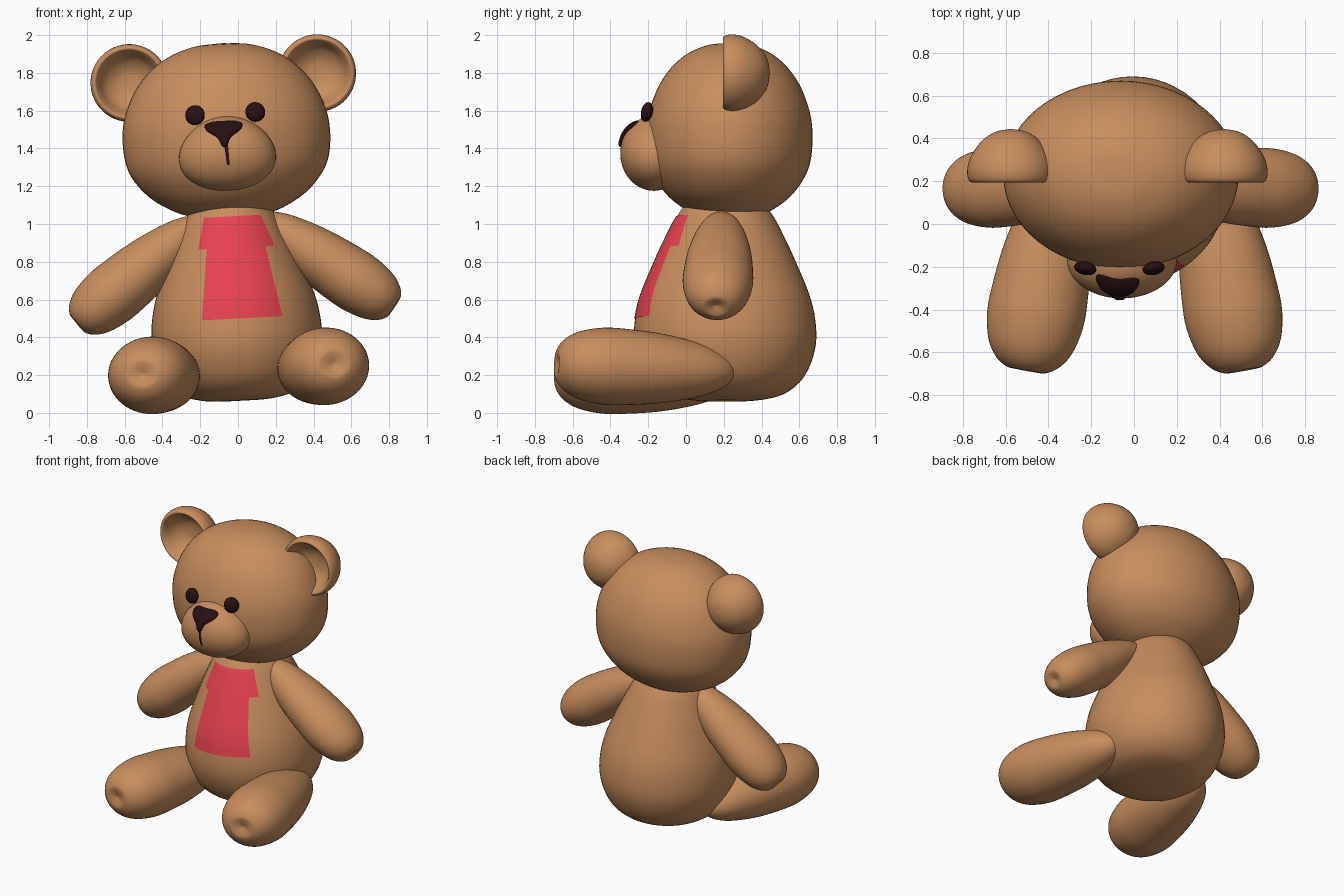
import bpy, bmesh, math
from mathutils import Matrix, Vector

if "Cube" in bpy.data.objects:
    bpy.data.objects.remove(bpy.data.objects["Cube"])


def material(name, rgb):
    m = bpy.data.materials.new(name)
    m.diffuse_color = (*rgb, 1)
    m.use_nodes = True
    m.node_tree.nodes["Principled BSDF"].inputs["Base Color"].default_value = m.diffuse_color
    return m


FUR = material("brown_fur", (0.578, 0.27, 0.112))
RED = material("red_cloth", (0.80, 0.054, 0.08))
DARK = material("dark_features", (0.02, 0.005, 0.006))

# The whole toy leans slightly to one side
LEAN = Matrix.Translation((0.015, 0, 0)) @ Matrix.Rotation(math.radians(-3), 4, 'Y')


def finish(name, bm, mat, angle=50, closed=True):
    bmesh.ops.remove_doubles(bm, verts=bm.verts, dist=1e-5)
    if closed:
        bmesh.ops.recalc_face_normals(bm, faces=bm.faces)
    bm.transform(LEAN)
    me = bpy.data.meshes.new(name)
    bm.to_mesh(me)
    bm.free()
    me.materials.append(mat)
    ob = bpy.data.objects.new(name, me)
    bpy.context.collection.objects.link(ob)
    bpy.ops.object.select_all(action='DESELECT')
    ob.select_set(True)
    bpy.context.view_layer.objects.active = ob
    bpy.ops.object.shade_smooth_by_angle(angle=math.radians(angle))
    return ob


def spline(pts, n=5):
    """Smooth curve passing through 2D points."""
    p = [Vector(q) for q in pts]
    p = [2 * p[0] - p[1]] + p + [2 * p[-1] - p[-2]]
    out = []
    for a, b, c, d in zip(p, p[1:], p[2:], p[3:]):
        for i in range(n):
            t = i / n
            out.append(0.5 * (2 * b + (c - a) * t + (2 * a - 5 * b + 4 * c - d) * t * t
                              + (3 * b - a - 3 * c + d) * t ** 3))
    return out + [p[-2]]


def grid_faces(bm, rows):
    for r, s in zip(rows, rows[1:]):
        for i in range(len(r) - 1):
            bm.faces.new((r[i], r[i + 1], s[i + 1], s[i]))


def lathe(name, pts, origin, axis, ref, ra, rb, mat=FUR, segs=56):
    """Revolve (along, radius) points round an axis; ra lies along ref, rb across."""
    w = Vector(axis).normalized()
    ref = Vector(ref)
    u = (ref - ref.dot(w) * w).normalized()
    v = w.cross(u)
    bm = bmesh.new()
    rows = []
    for t, r in pts:
        r = max(r, 0)
        rows.append([])
        for i in range(segs + 1):
            a = 2 * math.pi * i / segs
            rows[-1].append(bm.verts.new(Vector(origin) + w * t
                                         + u * (r * ra * math.cos(a)) + v * (r * rb * math.sin(a))))
    bmesh.ops.remove_doubles  # poles are merged in finish
    grid_faces(bm, rows)
    bmesh.ops.dissolve_degenerate(bm, edges=bm.edges, dist=1e-6)
    return finish(name, bm, mat)


def sheet(name, bands, surface, lift, mat, nx=16, nz=10):
    """Thin plate following a surface; bands of (z, left, right) edges."""
    bm = bmesh.new()
    for (z0, l0, r0), (z1, l1, r1) in bands:
        rows = []
        for j in range(nz + 1):
            t = j / nz
            z, l, r = z0 + (z1 - z0) * t, l0 + (l1 - l0) * t, r0 + (r1 - r0) * t
            rows.append([])
            for i in range(nx + 1):
                x = l + (r - l) * i / nx
                rows[-1].append(bm.verts.new((x, surface(x, z) - lift, z)))
        grid_faces(bm, rows)
    return finish(name, bm, mat, closed=False)


# Body: pear shape
BODY_Y, BODY_X = 0.207, 0.935
body_pts = spline([(0.065, 0), (0.065, 0.12), (0.075, 0.22), (0.105, 0.32), (0.18, 0.41),
                   (0.3, 0.467), (0.43, 0.483), (0.6, 0.455), (0.8, 0.375), (0.95, 0.305),
                   (1.05, 0.25), (1.12, 0.18), (1.14, 0)])
lathe("body", body_pts, (0, BODY_Y, 0), (0, 0, 1), (1, 0, 0), BODY_X, 1)


def body_front(x, z):
    for (z0, r0), (z1, r1) in zip(body_pts, body_pts[1:]):
        if z0 < z1 and z0 <= z <= z1:
            r = r0 + (r1 - r0) * (z - z0) / (z1 - z0)
            return BODY_Y - math.sqrt(max(r * r - (x / BODY_X) ** 2, 0))
    return BODY_Y


# Red bib: narrow top with side flaps, flaring skirt below; bands run downward... bottom to top
sheet("bib", [((0.50, -0.18, 0.247), (0.875, -0.135, 0.176)),
              ((0.875, -0.18, 0.226), (1.042, -0.141, 0.16))], body_front, 0.004, RED)

# Head
HEAD_Y = 0.23
lathe("head", spline([(1.04, 0), (1.05, 0.2), (1.1, 0.33), (1.18, 0.44), (1.3, 0.525),
                      (1.45, 0.55), (1.6, 0.53), (1.76, 0.45), (1.88, 0.32), (1.945, 0.16),
                      (1.96, 0)]), (0, HEAD_Y, 0), (0, 0, 1), (1, 0, 0), 1, 0.8)

# Muzzle: ellipsoid that is wider at the bottom
MC, MR, TAPER = Vector((0, -0.17, 1.376)), Vector((0.255, 0.178, 0.198)), 0.12
bm = bmesh.new()
bmesh.ops.create_uvsphere(bm, u_segments=48, v_segments=28, radius=1)
for vert in bm.verts:
    c = vert.co
    vert.co = MC + Vector((c.x * MR.x * (1 - TAPER * c.z), c.y * MR.y, c.z * MR.z))
finish("muzzle", bm, FUR)


def muzzle_front(x, z):
    vz = (z - MC.z) / MR.z
    vx = (x - MC.x) / (MR.x * (1 - TAPER * vz))
    return MC.y - MR.y * math.sqrt(max(1 - vx * vx - vz * vz, 0))


# Nose: domed rounded triangle on the muzzle
half = [(0, 1.549), (0.06, 1.547), (0.1, 1.53), (0.088, 1.498), (0.035, 1.46), (0.012, 1.415)]
outline = spline(half + [(-x, z) for x, z in reversed(half[1:])] + [half[0]], 4)
centre = Vector((0, 1.507))
bm = bmesh.new()
rows = []
for s, lift in ((0, 0.022), (0.35, 0.021), (0.7, 0.018), (0.9, 0.013), (1, 0.004), (1, -0.02)):
    rows.append([])
    for p in outline:
        q = centre + (p - centre) * s
        x = q.x - 0.012
        rows[-1].append(bm.verts.new((x, muzzle_front(x, q.y) - lift, q.y)))
grid_faces(bm, rows)
finish("nose", bm, DARK)

# Mouth line
sheet("mouth_line", [((1.313, -0.004, 0.010), (1.44, -0.016, 0.006))],
      muzzle_front, 0.007, DARK, nx=3)

# Limb profile: thin root, plump end with a small dimple
limb = spline([(0, 0), (0.015, 0.24), (0.08, 0.48), (0.2, 0.7), (0.4, 0.9), (0.6, 0.99),
               (0.74, 1), (0.87, 0.88), (0.95, 0.67), (0.99, 0.42), (0.992, 0.25), (0.975, 0)])


def make_limb(name, start, end, ref, ra, rb):
    d = Vector(end) - Vector(start)
    lathe(name, [(t * d.length, r) for t, r in limb], start, d, ref, ra, rb)


for side, s in (("left", -1), ("right", 1)):
    make_limb(side + "_arm", (s * 0.15, 0.19, 1.03), (s * 0.845, 0.16, 0.515),
              (0, 1, 0), 0.185, 0.162)
    make_limb(side + "_leg", (s * 0.34, 0.255, 0.2), (s * 0.51, -0.69, 0.233),
              (1, 0, 0), 0.228, 0.203)

    # Ear: round back with dished front
    lathe(side + "_ear", spline([(0.13, 0), (0.12, 0.07), (0.08, 0.13), (0.02, 0.165),
                                 (0, 0.183), (0.015, 0.2), (0.06, 0.205), (0.12, 0.188),
                                 (0.19, 0.14), (0.235, 0.075), (0.25, 0)]),
          (s * 0.498, 0.195, 1.775), (0, 1, 0), (1, 0, 0), 1, 1)

    # Eye: flattened button leaning back with the face
    bm = bmesh.new()
    bmesh.ops.create_uvsphere(bm, u_segments=24, v_segments=16, radius=1)
    bm.transform(Matrix.Translation((s * 0.16, -0.207, 1.587))
                 @ Matrix.Rotation(math.radians(s * 12), 4, 'Z')
                 @ Matrix.Rotation(math.radians(-12), 4, 'X')
                 @ Matrix.Diagonal((0.053, 0.03, 0.053, 1)))
    finish(side + "_eye", bm, DARK)
